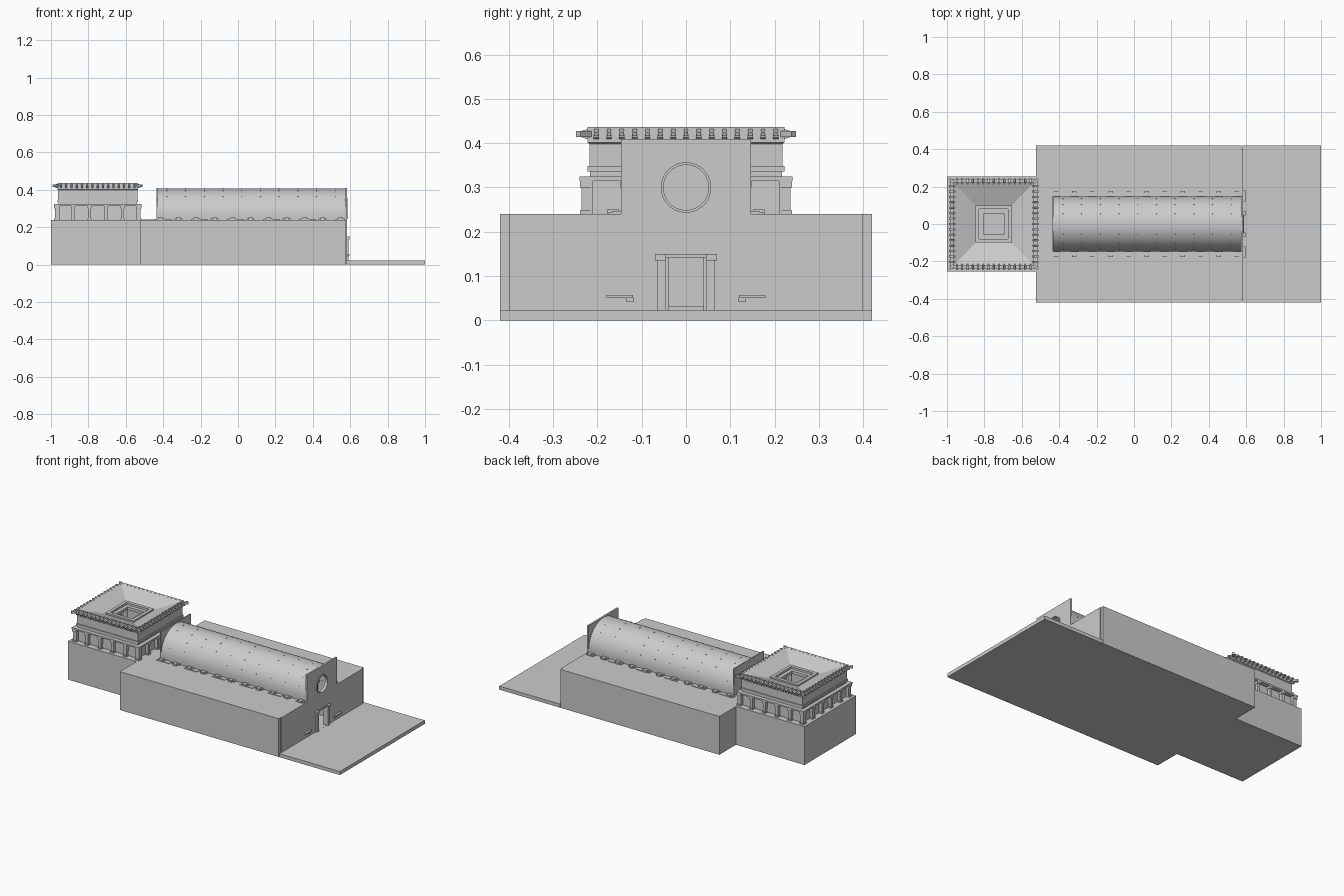
import bpy, bmesh, math
from mathutils import Matrix, Vector

if "Cube" in bpy.data.objects:
    bpy.data.objects.remove(bpy.data.objects["Cube"])


def finish(name, bm, smooth=False):
    bmesh.ops.recalc_face_normals(bm, faces=bm.faces)
    me = bpy.data.meshes.new(name)
    bm.to_mesh(me)
    bm.free()
    ob = bpy.data.objects.new(name, me)
    bpy.context.collection.objects.link(ob)
    if smooth:
        bpy.ops.object.select_all(action='DESELECT')
        ob.select_set(True)
        bpy.context.view_layer.objects.active = ob
        bpy.ops.object.shade_smooth_by_angle(angle=math.radians(35))
    return ob


def add_box(bm, x0, x1, y0, y1, z0, z1, after=Matrix()):
    m = Matrix.Translation(((x0 + x1) / 2, (y0 + y1) / 2, (z0 + z1) / 2))
    m = after @ m @ Matrix.Diagonal((x1 - x0, y1 - y0, z1 - z0, 1))
    bmesh.ops.create_cube(bm, size=1, matrix=m)


def boxes(name, *dims):
    bm = bmesh.new()
    for d in dims:
        add_box(bm, *d)
    return finish(name, bm)


def add_cyl(bm, x, y, z0, z1, r, n=12):
    bmesh.ops.create_cone(bm, cap_ends=True, segments=n, radius1=r, radius2=r, depth=z1 - z0,
                          matrix=Matrix.Translation((x, y, (z0 + z1) / 2)))


def extrude_x(name, yz, x0, x1, smooth=False):
    bm = bmesh.new()
    f = bm.faces.new([bm.verts.new((x0, y, z)) for y, z in yz])
    g = bmesh.ops.extrude_face_region(bm, geom=[f])
    bmesh.ops.translate(bm, vec=(x1 - x0, 0, 0),
                        verts=[v for v in g['geom'] if isinstance(v, bmesh.types.BMVert)])
    return finish(name, bm, smooth)


def cut(ob, cutter):
    cutter.hide_render = True
    mod = ob.modifiers.new("cut", 'BOOLEAN')
    mod.operation, mod.object, mod.solver = 'DIFFERENCE', cutter, 'EXACT'
    bpy.context.view_layer.objects.active = ob
    bpy.ops.object.modifier_apply(modifier=mod.name)
    bpy.data.objects.remove(cutter)


TX = -0.75  # tower centre

# forecourt and hollow main block
boxes("forecourt", (0.58, 1, -0.42, 0.42, 0, 0.022))
hall = boxes("main_hall", (-0.525, 0.576, -0.42, 0.42, 0, 0.24))
cut(hall, boxes("nave_cutter", (-0.425, 0.56, -0.14, 0.14, 0.022, 0.3)))
cut(hall, boxes("door_cutter", (0.5, 0.7, -0.045, 0.045, 0.0225, 0.15)))
cut(hall, boxes("passage_cutter", (-0.6, -0.4, -0.04, 0.04, 0.0225, 0.15)))
boxes("passage_roof", (-0.525, -0.435, -0.045, 0.045, 0.23, 0.242))

# rear block under the tower, open inside
rear = boxes("tower_base", (-1, -0.525, -0.255, 0.255, 0, 0.24))
cut(rear, boxes("court_cutter", (TX - 0.185, TX + 0.185, -0.19, 0.19, 0.022, 0.3)))
cut(rear, boxes("passage_cutter", (-0.6, -0.4, -0.04, 0.04, 0.0225, 0.15)))

# entrance facade with door and round window
facade = extrude_x("facade", [(-0.4, 0), (0.4, 0), (0.4, 0.24), (0.147, 0.24), (0.147, 0.41),
                              (-0.147, 0.41), (-0.147, 0.24), (-0.4, 0.24)], 0.571, 0.582)
cut(facade, boxes("door_cutter", (0.5, 0.7, -0.045, 0.045, 0.0225, 0.15)))
ring = lambda r: [(r * math.cos(math.tau * i / 40), 0.3 + r * math.sin(math.tau * i / 40)) for i in range(40)]
cut(facade, extrude_x("window_cutter", ring(0.053), 0.5, 0.7))
window = extrude_x("window_frame", ring(0.057), 0.568, 0.586, True)
cut(window, extrude_x("frame_cutter", ring(0.051), 0.5, 0.7))

# door surround with capitals, and wall ledges beside it
bm = bmesh.new()
for s in (-1, 1):
    for a, b, x, z0, z1 in ((0.045, 0.065, 0.592, 0.022, 0.135), (0.045, 0.07, 0.596, 0.135, 0.15),
                            (0.12, 0.18, 0.595, 0.05, 0.057), (0.118, 0.136, 0.59, 0.042, 0.05)):
        y0, y1 = sorted((s * a, s * b))
        add_box(bm, 0.578, x, y0, y1, z0, z1)
finish("door_surround_and_ledges", bm)
boxes("door_lintel", (0.578, 0.588, -0.046, 0.046, 0.142, 0.15))

# barrel vault shell and back end wall
R, Z0 = 0.147, 0.26
arc = lambda r: [(r * math.cos(math.pi * i / 40), Z0 + r * math.sin(math.pi * i / 40)) for i in range(41)]
profile = [(R, 0.238)] + arc(R) + [(-R, 0.238), (-R + 0.006, 0.238)] + arc(R - 0.006)[::-1] + [(R - 0.006, 0.238)]
extrude_x("barrel_vault", profile, -0.43, 0.573, True)
boxes("vault_end_wall", (-0.437, -0.43, -0.147, 0.147, 0.238, 0.41))

# small studs over the vault
bm = bmesh.new()
for i in range(10):
    for j in range(7):
        a = math.pi * (j + 1) / 8
        bmesh.ops.create_cube(bm, size=0.005, matrix=Matrix.Translation(
            (-0.38 + i * 0.1, R * math.cos(a), Z0 + R * math.sin(a))) @ Matrix.Rotation(a, 4, 'X'))
finish("vault_studs", bm)

# cornice blocks along the vault foot, with nave columns below
bm, cols = bmesh.new(), bmesh.new()
for i in range(11):
    x = -0.415 + i * 0.0965
    for s in (-1, 1):
        add_box(bm, x - 0.022, x + 0.022, s * 0.155 - 0.012, s * 0.155 + 0.012, 0.235, 0.247)
        add_box(bm, x - 0.012, x + 0.012, s * 0.165 - 0.012, s * 0.165 + 0.012, 0.235, 0.251)
        if i % 2 == 0:
            add_box(bm, x - 0.03, x + 0.06 if i < 10 else x + 0.02,
                    s * 0.16 - 0.015, s * 0.16 + 0.015, 0.235, 0.243)
        if 0 < i < 10:
            add_cyl(cols, x, s * 0.13, 0.02, 0.225, 0.009)
            add_box(cols, x - 0.013, x + 0.013, s * 0.13 - 0.013, s * 0.13 + 0.013, 0.225, 0.24)
finish("vault_foot_blocks", bm)
finish("nave_columns", cols, True)

# tower: square section swept round, with funnel roof and central opening
prof = [(0.217, 0.238), (0.217, 0.25), (0.215, 0.315), (0.241, 0.315), (0.241, 0.325), (0.217, 0.325),
        (0.217, 0.336), (0.223, 0.336), (0.223, 0.348), (0.218, 0.348), (0.218, 0.398), (0.223, 0.402),
        (0.223, 0.437), (0.1, 0.392), (0.1, 0.401), (0.08, 0.401), (0.08, 0.388), (0.057, 0.388),
        (0.057, 0.37), (0.1, 0.365), (0.195, 0.385), (0.195, 0.238)]
bm = bmesh.new()
rings = [[bm.verts.new((TX + sx * h * 0.97, sy * h, z)) for sx, sy in ((1, 1), (-1, 1), (-1, -1), (1, -1))]
         for h, z in prof]
for k, r in enumerate(rings):
    q = rings[(k + 1) % len(rings)]
    for i in range(4):
        j = (i + 1) % 4
        bm.faces.new((r[i], r[j], q[j], q[i]))
finish("tower_walls_and_roof", bm)

# tower pilasters and rim brackets on all four sides
pil, rim = bmesh.new(), bmesh.new()
for side in range(4):
    m = (Matrix.Translation((TX, 0, 0)) @ Matrix.Diagonal((0.97, 1, 1, 1))
         @ Matrix.Rotation(side * math.pi / 2, 4, 'Z'))
    for i in range(6):
        y = -0.2275 + i * 0.091
        y = max(-0.229, min(0.229, y))
        add_box(pil, 0.21, 0.236, y - 0.009, y + 0.009, 0.238, 0.315, m)
        add_box(pil, 0.21, 0.24, y - 0.012, y + 0.012, 0.238, 0.248, m)
        add_box(pil, 0.21, 0.24, y - 0.012, y + 0.012, 0.3, 0.316, m)
    for i in range(15):
        y = -0.203 + i * 0.029
        tilt = m @ Matrix.Translation((0.222, y, 0.428)) @ Matrix.Rotation(math.radians(18), 4, 'Y')
        add_box(rim, -0.01, 0.025, -0.005, 0.005, -0.004, 0.004, tilt)
        tilt = m @ Matrix.Translation((0.222, y, 0.413)) @ Matrix.Rotation(math.radians(-20), 4, 'Y')
        add_box(rim, -0.01, 0.012, -0.006, 0.006, -0.004, 0.004, tilt)
    # corner bracket
    c = m @ Matrix.Translation((0.222, 0.222, 0.42)) @ Matrix.Rotation(math.pi / 4, 4, 'Z')
    add_box(rim, -0.01, 0.03, -0.007, 0.007, -0.006, 0.008, c)
finish("tower_pilasters", pil)
finish("tower_rim_brackets", rim)

# court pool kerb under the roof opening
bm = bmesh.new()
for s in (-1, 1):
    add_box(bm, TX + s * 0.07 - 0.008, TX + s * 0.07 + 0.008, -0.078, 0.078, 0.02, 0.032)
    add_box(bm, TX - 0.062, TX + 0.062, s * 0.07 - 0.008, s * 0.07 + 0.008, 0.02, 0.032)
    for t in (-1, 1):
        add_cyl(bm, TX + s * 0.1, t * 0.1, 0.02, 0.37, 0.012)
finish("court_pool_and_columns", bm)
